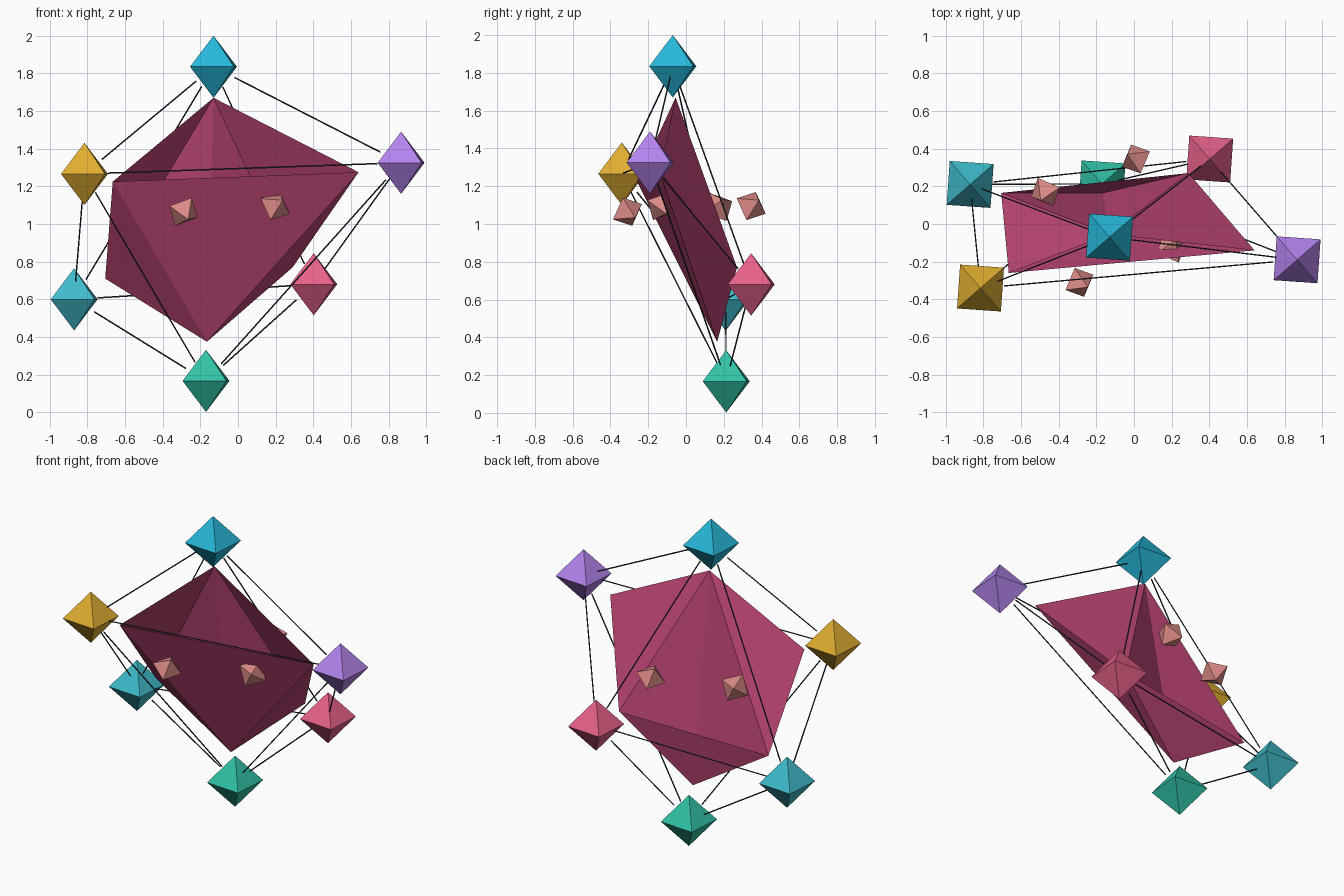
import bpy, bmesh, math
from mathutils import Vector, Matrix, Euler

if "Cube" in bpy.data.objects:
    bpy.data.objects.remove(bpy.data.objects["Cube"])


def material(name, rgb):
    m = bpy.data.materials.new(name)
    m.diffuse_color = (*rgb, 1)
    m.use_nodes = True
    m.node_tree.nodes["Principled BSDF"].inputs["Base Color"].default_value = m.diffuse_color
    return m


def mesh_object(name, verts, faces, mat):
    me = bpy.data.meshes.new(name)
    me.from_pydata(verts, [], faces)
    me.materials.append(mat)
    ob = bpy.data.objects.new(name, me)
    bpy.context.collection.objects.link(ob)
    return ob


def octahedron(name, loc, radius, rot, mat):
    v = [Vector(p) * radius for p in
         ((0, 0, 1), (1, 0, 0), (0, 1, 0), (-1, 0, 0), (0, -1, 0), (0, 0, -1))]
    f = []
    for i in range(4):
        a, b = 1 + i, 1 + (i + 1) % 4
        f += [(0, a, b), (5, b, a)]
    ob = mesh_object(name, v, f, mat)
    ob.location = loc
    ob.rotation_euler = rot
    return ob


def rod(name, a, b, gap, radius, mat):
    a, b = Vector(a), Vector(b)
    d = b - a
    bm = bmesh.new()
    bmesh.ops.create_cone(bm, cap_ends=True, segments=6, radius1=radius,
                          radius2=radius, depth=d.length - 2 * gap)
    me = bpy.data.meshes.new(name)
    bm.to_mesh(me)
    bm.free()
    me.materials.append(mat)
    ob = bpy.data.objects.new(name, me)
    ob.matrix_world = Matrix.Translation((a + b) / 2) @ d.to_track_quat('Z', 'Y').to_matrix().to_4x4()
    bpy.context.collection.objects.link(ob)


# Corner gems
gems = {
    'top': ((-0.13, -0.07, 1.835), (0.02, 0.48, 0.70)),
    'left': ((-0.815, -0.34, 1.266), (0.75, 0.42, 0.03)),
    'right': ((0.866, -0.19, 1.325), (0.46, 0.23, 0.85)),
    'back_right': ((0.402, 0.345, 0.68), (0.80, 0.12, 0.25)),
    'back_left': ((-0.87, 0.21, 0.60), (0.05, 0.50, 0.60)),
    'bottom': ((-0.17, 0.213, 0.167), (0.03, 0.54, 0.38)),
}
for n, (p, c) in gems.items():
    octahedron(n + '_gem', p, 0.165, (0, 0, math.radians(41)), material(n + '_color', c))

# Connecting rods along the octahedral edges
dark = material('rod_dark', (0.03, 0.035, 0.045))
ring = ['left', 'right', 'back_right', 'back_left']
for i, n in enumerate(ring):
    for m in ('top', 'bottom', ring[(i + 1) % 4]):
        rod(f'rod_{n}_{m}', gems[n][0], gems[m][0], 0.125, 0.004, dark)

# Core crystal, with open front facet and folded-in back facet
core = [(-0.13, -0.055, 1.67), (-0.665, -0.26, 1.225), (0.64, -0.14, 1.275),
        (0.29, 0.27, 0.77), (-0.705, 0.165, 0.71), (-0.165, 0.165, 0.375)]
T, G, P, K, L, B = range(6)
mesh_object('core_crystal', core,
            [(T, P, K), (T, K, B), (T, B, L), (T, L, G),
             (G, B, P), (P, B, K), (K, B, L), (L, B, G)],
            material('core_color', (0.50, 0.06, 0.18)))

# Four small orbiting shards
copper = material('shard_color', (0.72, 0.26, 0.24))
shards = [(-0.29, -0.31, 1.065), (0.197, -0.13, 1.095),
          (0.01, 0.345, 1.095), (-0.47, 0.17, 1.09)]
for i, p in enumerate(shards):
    octahedron(f'shard_{i + 1}', p, 0.09, Euler((0.5, 0.35, 0.5 + i * math.pi / 2)), copper)
